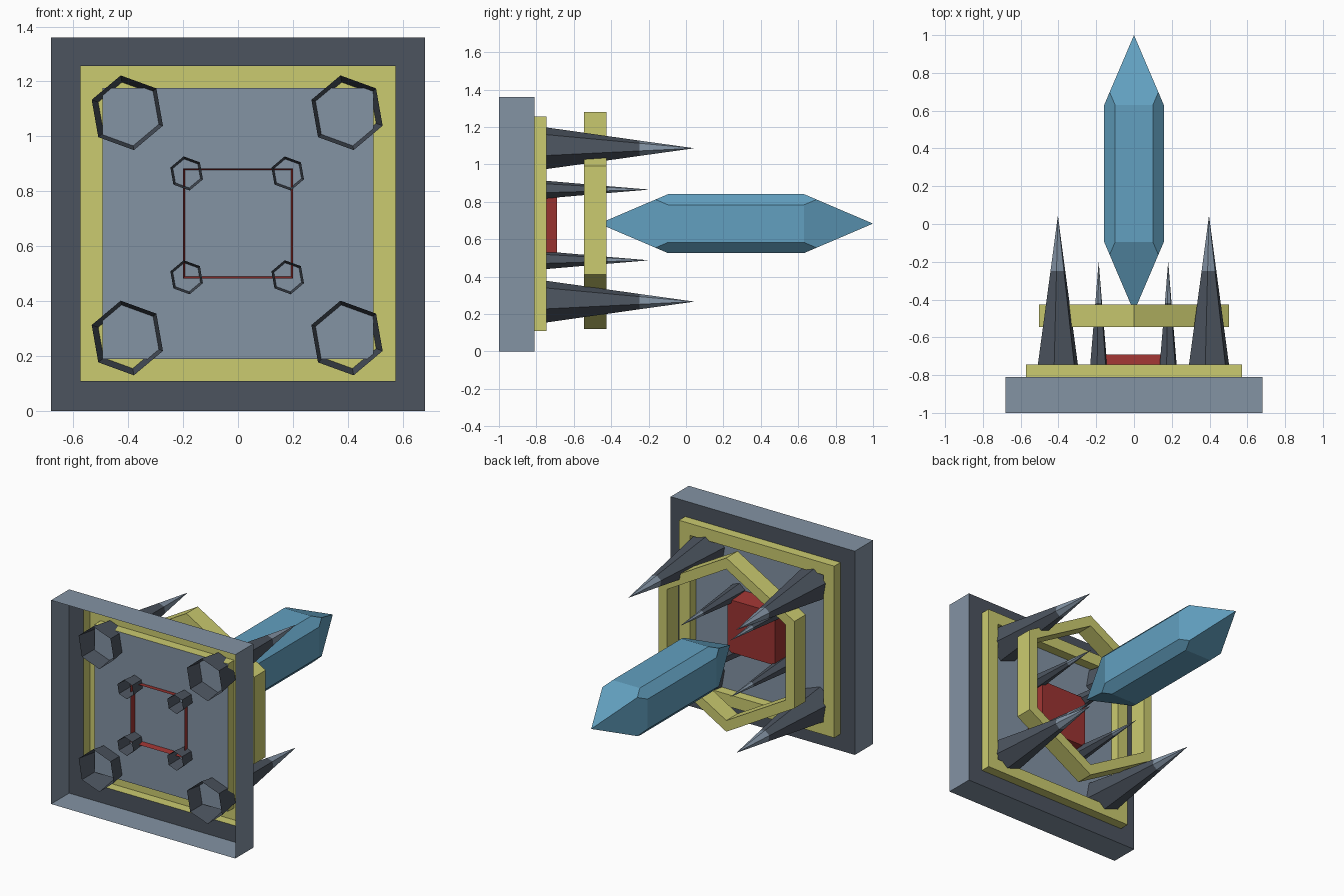
import bpy, bmesh, math

if "Cube" in bpy.data.objects:
    bpy.data.objects.remove(bpy.data.objects["Cube"])


def material(name, rgb):
    m = bpy.data.materials.new(name)
    lin = [(c / 255 / 12.92) if c < 10 else ((c / 255 + 0.055) / 1.055) ** 2.4 for c in rgb]
    m.diffuse_color = (*lin, 1)
    m.use_nodes = True
    m.node_tree.nodes["Principled BSDF"].inputs["Base Color"].default_value = m.diffuse_color
    return m


STEEL = material("light steel", (131, 147, 164))
DARK = material("dark steel", (76, 84, 95))
GOLD = material("pale gold", (203, 203, 112))
RED = material("deep red", (156, 52, 50))
BLUE = material("crystal blue", (98, 160, 192))


def square(h):
    return [(-h, -h), (h, -h), (h, h), (-h, h)]


def ngon(r, n, deg):
    return [(r * math.cos(math.radians(deg) + i * math.tau / n),
             r * math.sin(math.radians(deg) + i * math.tau / n)) for i in range(n)]


def finish(name, bm, mats):
    bmesh.ops.recalc_face_normals(bm, faces=bm.faces)
    me = bpy.data.meshes.new(name)
    bm.to_mesh(me)
    bm.free()
    for m in mats:
        me.materials.append(m)
    ob = bpy.data.objects.new(name, me)
    bpy.context.collection.objects.link(ob)
    return ob


def loft(name, sections, mats, bands=None, cx=0, cap=False, closed=False):
    """Skin (xz outline, y, centre z) sections along y; bands = material per strip."""
    bm = bmesh.new()
    rings = [[bm.verts.new((cx + x, y, cz + z)) for x, z in pts] for pts, y, cz in sections]
    pairs = list(zip(rings, rings[1:]))
    if closed:
        pairs.append((rings[-1], rings[0]))
    for k, (a, b) in enumerate(pairs):
        n = len(a)
        for i in range(n):
            j = (i + 1) % n
            f = bm.faces.new((a[i], a[j], b[j], b[i]))
            f.material_index = bands[k] if bands else 0
    if cap:
        bm.faces.new(rings[-1])
    return finish(name, bm, mats)


C = 0.683  # height of the centre line

# open-backed wall box with dark front rim
loft("wall_box", [(square(0.68), -1, 0.68), (square(0.68), -0.81, 0.68),
                  (square(0.573), -0.81, C)], [STEEL, DARK], [0, 1])

# raised gold channel around the panel
loft("gold_frame", [(square(0.573), -0.81, C), (square(0.573), -0.745, C),
                    (square(0.493), -0.745, C), (square(0.493), -0.81, C)], [GOLD])

# recessed panel
bm = bmesh.new()
bm.faces.new([bm.verts.new((x, -0.81, C + z)) for x, z in reversed(square(0.493))])
finish("back_panel", bm, [STEEL])

# red block, open at the back and slightly tapered
loft("red_block", [(square(0.2), -0.85, C), (square(0.175), -0.69, C)], [RED], cap=True)

# hexagonal gold ring
loft("hex_ring", [(ngon(0.58, 6, 90), -0.545, 0.70), (ngon(0.58, 6, 90), -0.425, 0.70),
                  (ngon(0.505, 6, 90), -0.425, 0.70), (ngon(0.505, 6, 90), -0.545, 0.70)],
     [GOLD], closed=True)


# hollow spikes with light tips
def spike(name, x, z, r, tip):
    base, cut = -0.92, 0.3
    mid = tip - cut * (tip - base)
    loft(name, [(ngon(r, 6, 40), base, z), (ngon(r * cut, 6, 40), mid, z),
                (ngon(0.0008, 6, 40), tip, z)], [DARK, STEEL], [0, 1], cx=x, cap=True)


for sx, side in ((-1, "left"), (1, "right")):
    for sz, level in ((-1, "lower"), (1, "upper")):
        spike(f"large_spike_{level}_{side}", sx * 0.4 - 0.003, 0.676 + sz * 0.41, 0.138, 0.04)
        spike(f"small_spike_{level}_{side}", sx * 0.184 - 0.003, 0.676 + sz * 0.189, 0.063, -0.205)

# crystal: chamfered square bar with pyramid ends
h, e = 0.158, 0.1
m = (h + e) / 2
bm = bmesh.new()
for shoulder, tip in ((0.63, 1.0), (-0.095, -0.465)):
    bm.verts.new((0, tip, C))
    corner_y = tip + (shoulder - tip) * m / h
    for sx in (-1, 1):
        for sz in (-1, 1):
            bm.verts.new((sx * h, shoulder, C + sz * e))
            bm.verts.new((sx * e, shoulder, C + sz * h))
            bm.verts.new((sx * m, corner_y, C + sz * m))
bmesh.ops.convex_hull(bm, input=bm.verts)
bmesh.ops.dissolve_limit(bm, angle_limit=0.02, verts=bm.verts, edges=bm.edges)
finish("crystal", bm, [BLUE])
